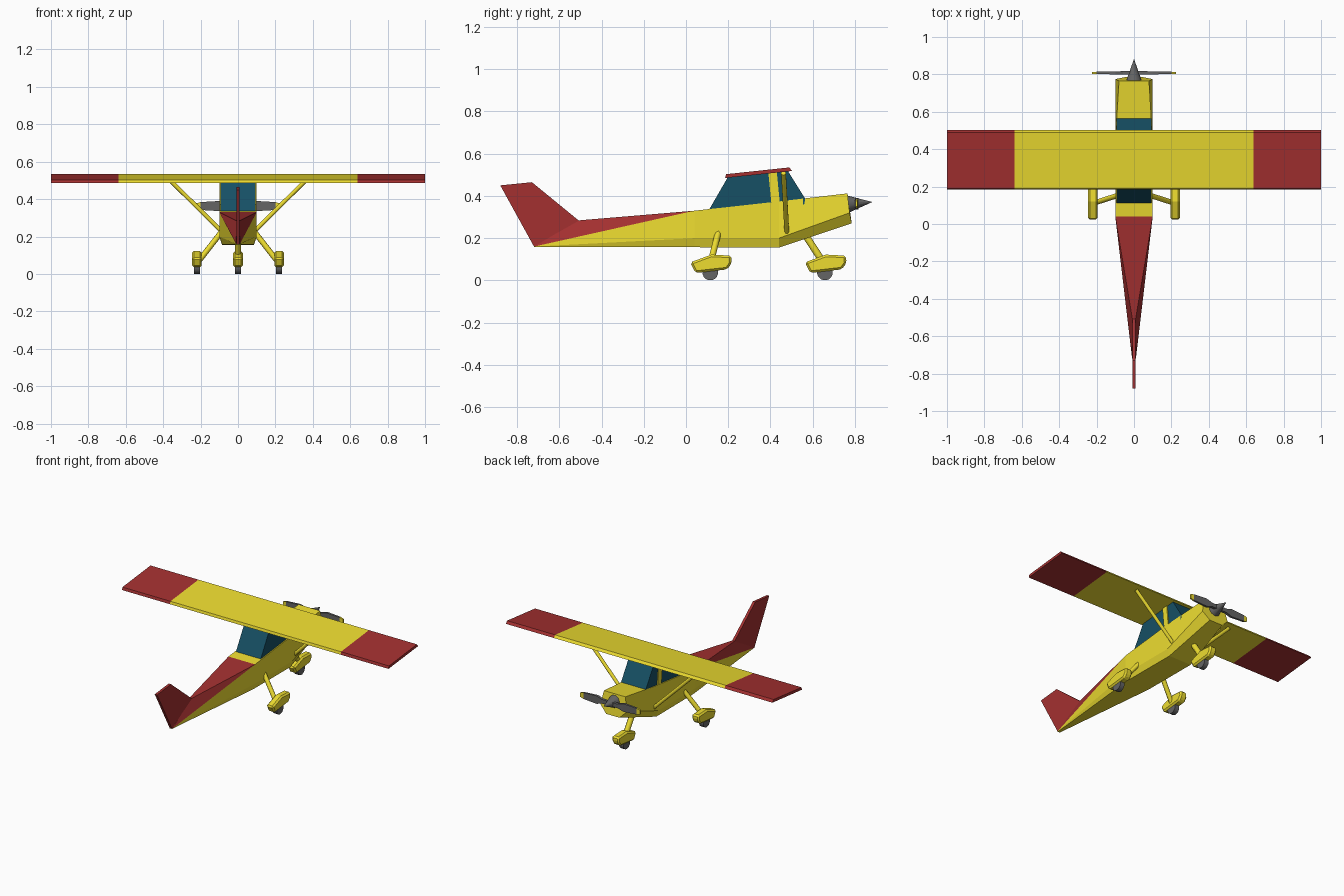
import bpy, bmesh, math
from mathutils import Vector

if "Cube" in bpy.data.objects:
    bpy.data.objects.remove(bpy.data.objects["Cube"])


def material(name, rgb):
    m = bpy.data.materials.new(name)
    m.diffuse_color = (*rgb, 1)
    m.use_nodes = True
    m.node_tree.nodes["Principled BSDF"].inputs["Base Color"].default_value = m.diffuse_color
    return m


YELLOW = material("yellow", (0.85, 0.72, 0.03))
RED = material("red", (0.37, 0.03, 0.03))
GLASS = material("teal_glass", (0.008, 0.08, 0.13))
GREY = material("dark_grey", (0.13, 0.13, 0.13))


def build(name, verts, faces, mat, mirror=False, bevel=0):
    bm = bmesh.new()
    vs = [bm.verts.new(v) for v in verts]
    for f in faces:
        bm.faces.new([vs[i] for i in f])
    bmesh.ops.recalc_face_normals(bm, faces=bm.faces[:])
    me = bpy.data.meshes.new(name)
    bm.to_mesh(me)
    bm.free()
    me.materials.append(mat)
    ob = bpy.data.objects.new(name, me)
    bpy.context.collection.objects.link(ob)
    if bevel:
        b = ob.modifiers.new("bevel", 'BEVEL')
        b.width, b.segments = bevel, 1
    if mirror:
        m = ob.modifiers.new("mirror", 'MIRROR')
        m.use_mirror_merge = False
    return ob


def loft(name, rings, mat, **kw):
    """Skin a list of equal-length rings and cap both ends."""
    n = len(rings[0])
    verts = [v for r in rings for v in r]
    faces = [(k * n + i, k * n + (i + 1) % n, (k + 1) * n + (i + 1) % n, (k + 1) * n + i)
             for k in range(len(rings) - 1) for i in range(n)]
    faces += [tuple(range(n)), tuple(range(len(verts) - n, len(verts)))]
    return build(name, verts, faces, mat, **kw)


def prism(name, profile, x0, x1, mat, **kw):
    """Extrude a (y, z) profile along x."""
    return loft(name, [[(x, y, z) for y, z in profile] for x in (x0, x1)], mat, **kw)


def rod(name, a, b, ra, rb, mat, sides=8, **kw):
    """Round bar or cone frustum between two points."""
    a, b = Vector(a), Vector(b)
    q = (b - a).to_track_quat('Z', 'Y')
    rings = []
    for p, r in ((a, ra), (b, rb)):
        rings.append([p + q @ Vector((r * math.cos(t), r * math.sin(t), 0))
                      for t in (2 * math.pi * (i + .5) / sides for i in range(sides))])
    ob = loft(name, rings, mat, **kw)
    bpy.context.view_layer.objects.active = ob
    ob.select_set(True)
    bpy.ops.object.shade_smooth_by_angle(angle=math.radians(50))
    ob.select_set(False)
    return ob


# Fuselage: half sections of (x, y, z) from belly to deck, tail to nose
halves = [
    [(.008, -.72, .158), (.010, -.72, .160), (.008, -.72, .163)],
    [(.085, .04, .157), (.100, .04, .200), (.100, .04, .330)],
    [(.085, .44, .155), (.100, .44, .200), (.100, .44, .374)],
    [(.050, .785, .270), (.100, .775, .320), (.080, .765, .412)],
]
loft("fuselage", [h + [(-x, y, z) for x, y, z in reversed(h)] for h in halves], YELLOW)

# Red rear deck rising to a ridge, and thin tail fin
build("rear_deck",
      [(.1, .04, .33), (-.1, .04, .33), (-.01, -.72, .16), (.01, -.72, .16),
       (.008, -.51, .284), (-.008, -.51, .284)],
      [(0, 4, 3), (1, 2, 5), (0, 1, 5, 4), (2, 3, 4, 5), (0, 3, 2, 1)], RED)
prism("tail_fin", [(-.72, .16), (-.88, .45), (-.73, .465), (-.51, .285), (-.46, .23)],
      -.009, .009, RED)

# Cabin glazing with side pillars
prism("cabin_glass", [(.11, .31), (.11, .336), (.2, .492), (.48, .522), (.565, .386), (.56, .36)],
      -.093, .093, GLASS)
prism("cabin_pillar", [(.39, .51), (.43, .515), (.445, .36), (.405, .36)],
      .085, .099, YELLOW, mirror=True)

# High wing with red tips
section = [(.185, .485), (.19, .503), (.49, .535), (.502, .518)]
prism("wing_centre", section, -.64, .64, YELLOW)
prism("wing_tip", section, .64, 1, RED, mirror=True)
rod("wing_strut", (.085, .478, .225), (.37, .462, .508), .012, .012, YELLOW, mirror=True)

# Landing gear legs
rod("main_leg", (.08, .155, .235), (.205, .115, .075), .015, .015, YELLOW, mirror=True)
rod("nose_leg", (0, .565, .215), (0, .65, .085), .018, .018, YELLOW)

# Wheel fairings and wheels
pod = [(-.07, .035), (-.095, .085), (.005, .122), (.1, .117), (.102, .082), (.08, .052)]
for label, x, y, mir in (("main", .22, .115, True), ("nose", 0, .658, False)):
    prism(label + "_wheel_fairing", [(y + dy, z) for dy, z in pod],
          x - .026, x + .026, YELLOW, mirror=mir, bevel=.01)
    rod(label + "_wheel", (x - .016, y, .037), (x + .016, y, .037), .037, .037, GREY,
        sides=16, mirror=mir)

# Spinner and two-blade propeller with yellow tips
rod("spinner", (0, .765, .361), (0, .88, .371), .043, .001, GREY, sides=12)


def blade(name, stations, mat):
    loft(name, [[(x, .808 - t, .363 - h), (x, .808 + t, .363 - h),
                 (x, .808 + t, .363 + h), (x, .808 - t, .363 + h)]
                for x, h, t in stations], mat, mirror=True)


blade("propeller_blade", [(.0, .012, .009), (.06, .014, .009), (.1, .027, .008), (.2, .021, .006)], GREY)
blade("propeller_tip", [(.2, .021, .006), (.225, .014, .005)], YELLOW)
